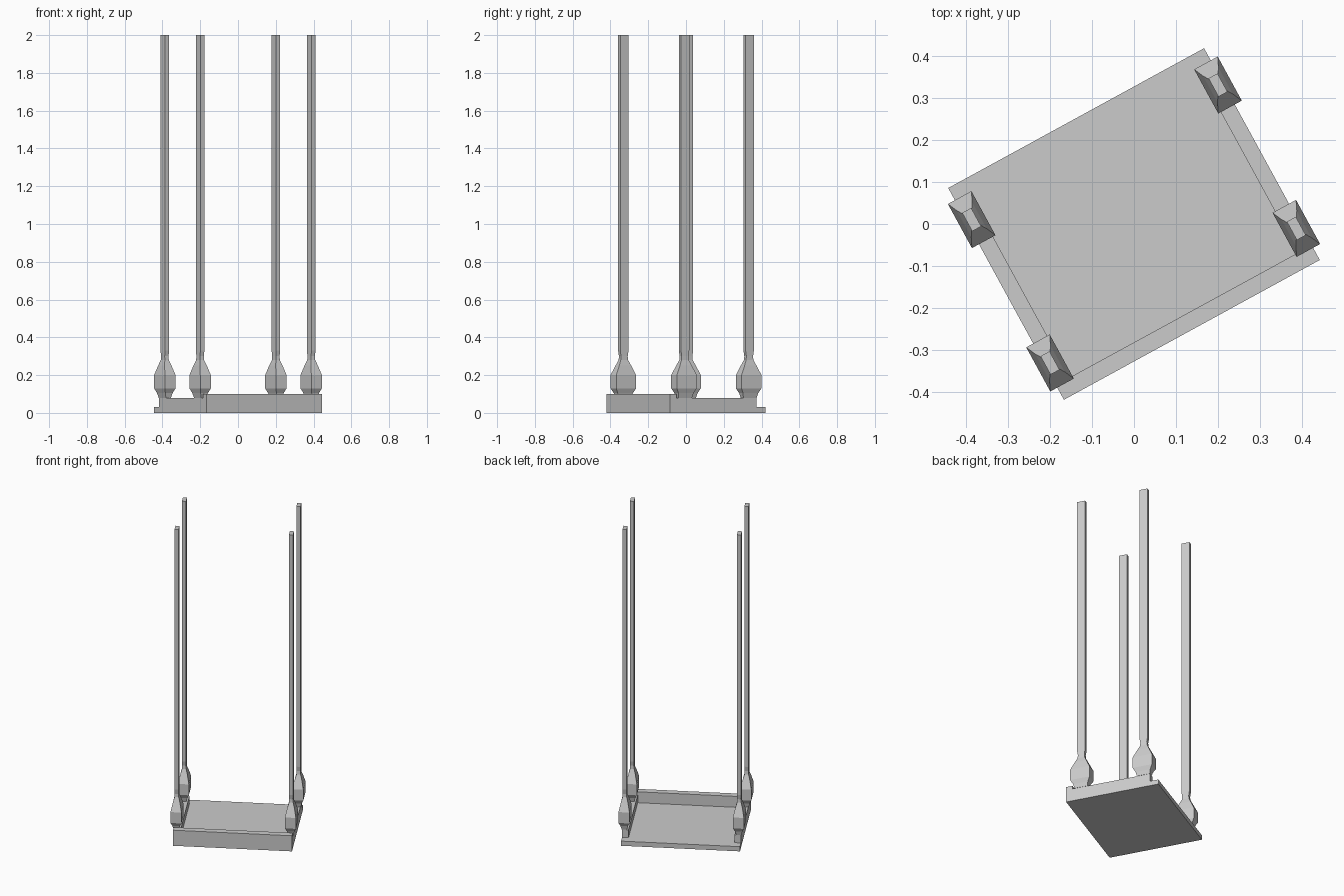
import bpy, bmesh, math

if "Cube" in bpy.data.objects:
    bpy.data.objects.remove(bpy.data.objects["Cube"])

ANGLE = math.radians(28.65)   # whole model is turned about z
HU, HV = 0.348, 0.288         # half width and half depth of the base


def make_object(name, bm, mirror=(False, False)):
    bmesh.ops.recalc_face_normals(bm, faces=bm.faces)
    mesh = bpy.data.meshes.new(name)
    bm.to_mesh(mesh)
    bm.free()
    ob = bpy.data.objects.new(name, mesh)
    bpy.context.collection.objects.link(ob)
    ob.rotation_euler.z = ANGLE
    if any(mirror):
        mod = ob.modifiers.new("Mirror", 'MIRROR')
        mod.use_axis = (mirror[0], mirror[1], False)
        mod.use_mirror_merge = False
    return ob


def loft(sections, cx=0.0, cy=0.0):
    """Stack of rectangles (z, half x, half y), capped at both ends."""
    bm = bmesh.new()
    rings = [[bm.verts.new((cx + sx * a, cy + sy * b, z))
              for sx, sy in ((-1, -1), (1, -1), (1, 1), (-1, 1))]
             for z, a, b in sections]
    for lo, hi in zip(rings, rings[1:]):
        for i in range(4):
            j = (i + 1) % 4
            bm.faces.new((lo[i], lo[j], hi[j], hi[i]))
    bm.faces.new(rings[0])
    bm.faces.new(rings[-1])
    return bm


def box(name, x0, x1, y0, y1, z0, z1, mirror=(False, False)):
    a, b = (x1 - x0) / 2, (y1 - y0) / 2
    bm = loft([(z0, a, b), (z1, a, b)], (x0 + x1) / 2, (y0 + y1) / 2)
    return make_object(name, bm, mirror)


# Shallow base: floor, taller front wall, lower side rails stopping short of the back
RAIL = 0.038
box("floor_panel", -HU, HU, -HV + 0.04, HV, 0.0, 0.03)
box("front_wall", -HU, HU, -HV, -HV + 0.04, 0.0, 0.10)
box("side_rails", HU - RAIL, HU, -HV + 0.04, 0.236, 0.03, 0.08, (True, False))

# Four tall posts with a swollen foot and a slim neck
profile = [
    (0.08, 0.015, 0.040),
    (0.105, 0.022, 0.046),
    (0.13, 0.032, 0.060),
    (0.20, 0.032, 0.060),
    (0.25, 0.021, 0.036),
    (0.28, 0.012, 0.022),
    (0.30, 0.0115, 0.020),
    (0.33, 0.0122, 0.025),
    (2.00, 0.0122, 0.025),
]
make_object("corner_posts", loft(profile, 0.335, 0.195), (True, True))
